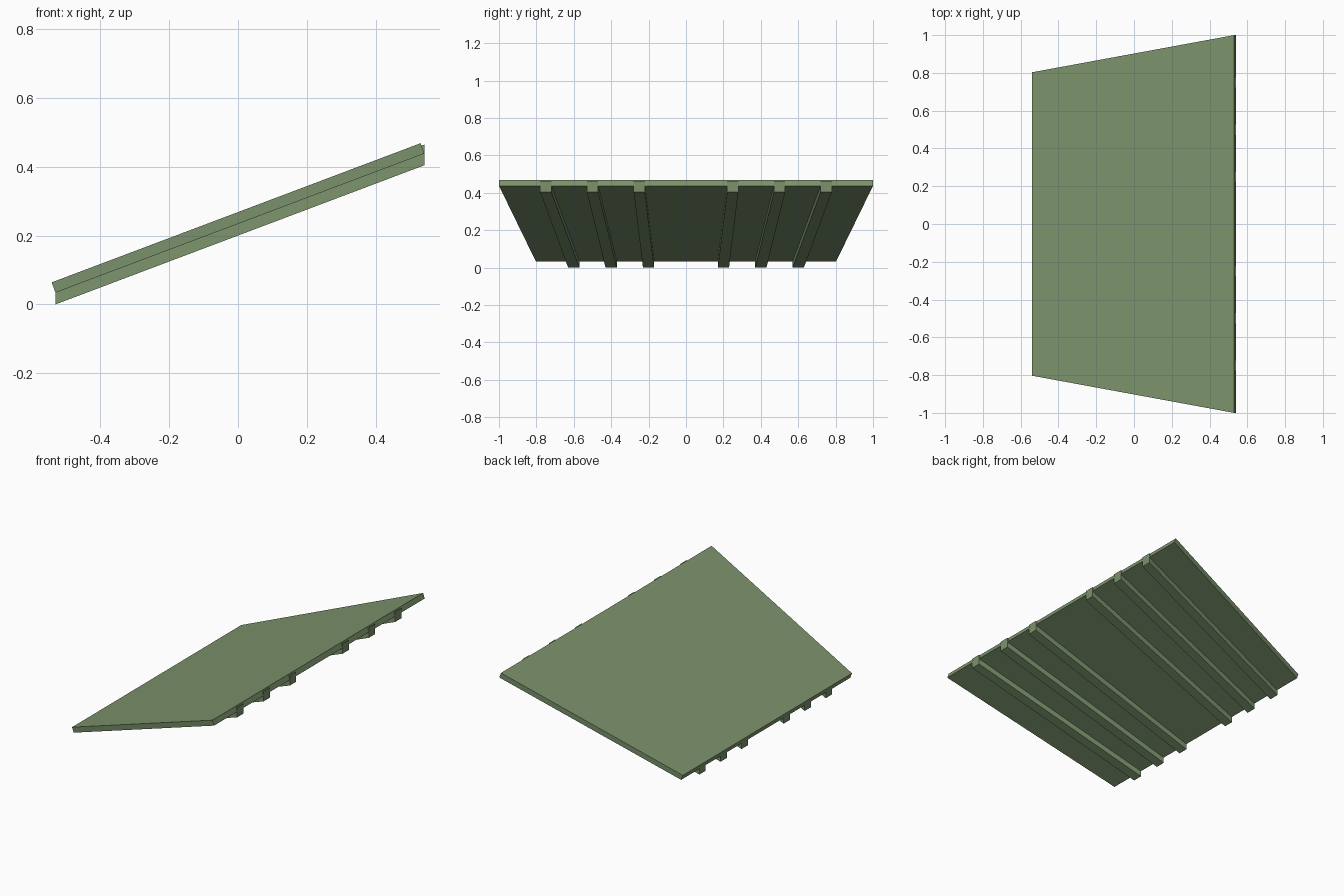
import bpy

if "Cube" in bpy.data.objects:
    bpy.data.objects.remove(bpy.data.objects["Cube"])

mat = bpy.data.materials.new("green_paint")
mat.diffuse_color = (0.2, 0.29, 0.15, 1)
mat.use_nodes = True
mat.node_tree.nodes["Principled BSDF"].inputs["Base Color"].default_value = mat.diffuse_color


def tapered_bar(name, profile, left, right):
    """Side profile (x, z) given as left bottom, right bottom, right top, left top;
    left/right are the (y0, y1) extents at each end."""
    spans = [left, right, right, left]
    verts = [(x, s[0], z) for (x, z), s in zip(profile, spans)]
    verts += [(x, s[1], z) for (x, z), s in zip(profile, spans)]
    faces = [(0, 1, 2, 3), (7, 6, 5, 4)]
    faces += [(i, i + 4, (i + 1) % 4 + 4, (i + 1) % 4) for i in range(4)]
    mesh = bpy.data.meshes.new(name)
    mesh.from_pydata(verts, [], faces)
    mesh.update()
    mesh.materials.append(mat)
    obj = bpy.data.objects.new(name, mesh)
    bpy.context.collection.objects.link(obj)
    return obj


# Sloping trapezoid panel, ends square to the slope
tapered_bar("sloped_panel",
            [(-0.53, 0.034), (0.541, 0.438), (0.53, 0.468), (-0.541, 0.064)],
            (-0.803, 0.803), (-1.0, 1.0))

# Fanned ribs below, ends vertical
half = 0.03
for side in (-1, 1):
    for i in (1, 2, 3):
        a, b = side * 0.2 * i, side * 0.25 * i
        tapered_bar(f"rib_{'left' if side < 0 else 'right'}_{i}",
                    [(-0.53, 0.0), (0.541, 0.404), (0.541, 0.464), (-0.53, 0.06)],
                    (a - half, a + half), (b - half, b + half))
